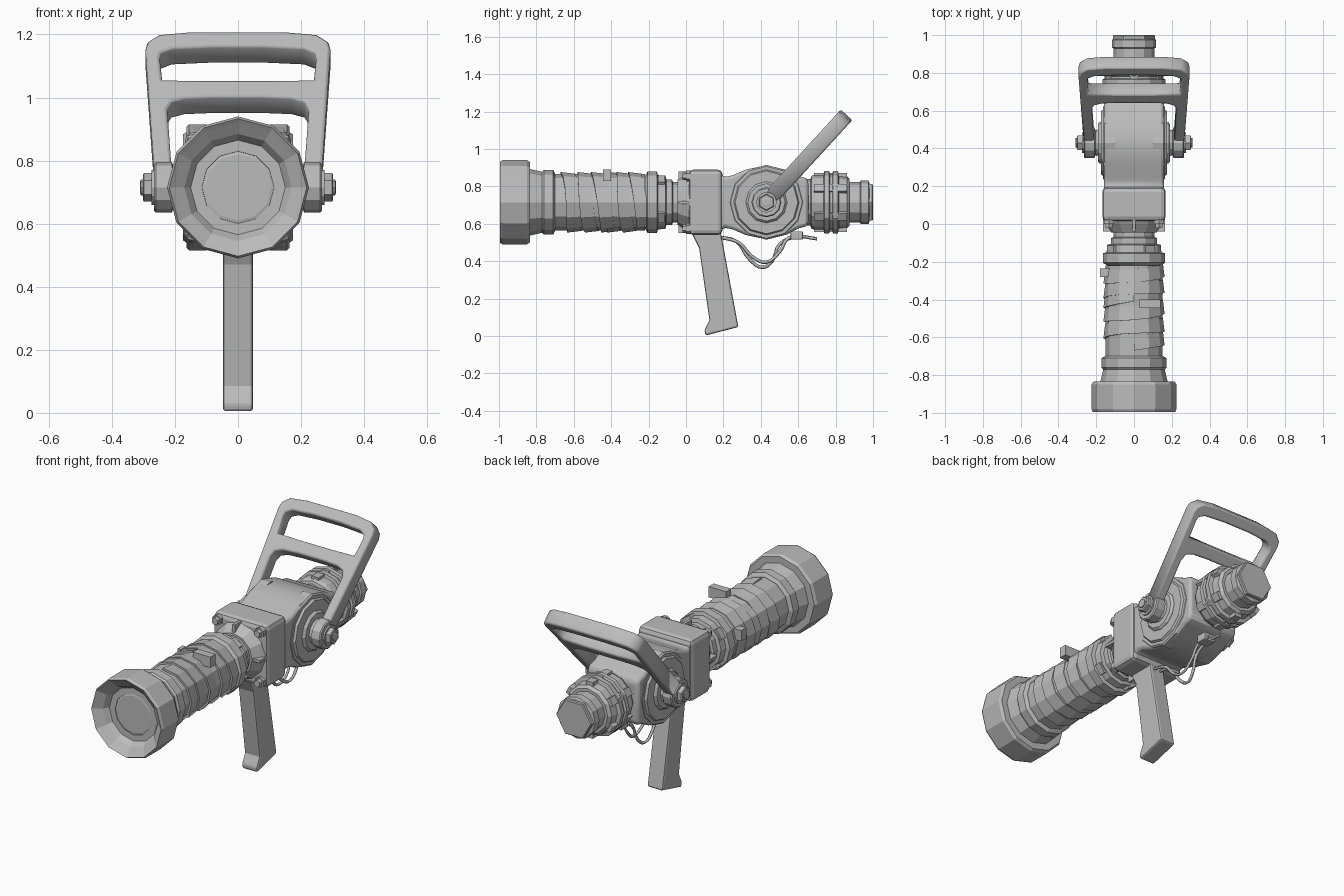
import bpy, bmesh, math
from mathutils import Matrix, Vector

if "Cube" in bpy.data.objects:
    bpy.data.objects.remove(bpy.data.objects["Cube"])

AXIS = 0.715          # height of the barrel axis
HUB_Y = 0.43          # valve pivot position along the barrel
metal = bpy.data.materials.new("grey metal")
metal.diffuse_color = (0.5, 0.5, 0.5, 1)
metal.use_nodes = True
metal.node_tree.nodes["Principled BSDF"].inputs["Base Color"].default_value = metal.diffuse_color


def finish(name, bm, bevel=0, smooth=None):
    bmesh.ops.recalc_face_normals(bm, faces=bm.faces)
    me = bpy.data.meshes.new(name)
    bm.to_mesh(me)
    bm.free()
    me.materials.append(metal)
    ob = bpy.data.objects.new(name, me)
    bpy.context.collection.objects.link(ob)
    if bevel:
        m = ob.modifiers.new("bevel", 'BEVEL')
        m.width, m.segments, m.limit_method = bevel, 2, 'ANGLE'
        m.angle_limit = math.radians(40)
    if smooth:
        bpy.context.view_layer.objects.active = ob
        ob.select_set(True)
        bpy.ops.object.shade_smooth_by_angle(angle=math.radians(smooth))
        ob.select_set(False)
    return ob


def lathe(name, profile, n=12, mat=None, turn=0):
    """Revolve (distance, radius) points about the y axis, capping both ends."""
    mat = mat or Matrix.Translation((0, 0, AXIS))
    bm = bmesh.new()
    rings = []
    for y, r in profile:
        angs = [2 * math.pi * (i + turn) / n for i in range(n)]
        rings.append([bm.verts.new(mat @ Vector((r * math.sin(a), y, r * math.cos(a)))) for a in angs])
    for a, b in zip(rings, rings[1:]):
        for i in range(n):
            bm.faces.new((a[i], a[(i + 1) % n], b[(i + 1) % n], b[i]))
    bm.faces.new(rings[0])
    bm.faces.new(rings[-1])
    return finish(name, bm)


def side_prism(name, pts, half, bevel, smooth=None):
    """Extrude a (y, z) outline across x."""
    bm = bmesh.new()
    f = bm.faces.new([bm.verts.new((-half, y, z)) for y, z in pts])
    ex = bmesh.ops.extrude_face_region(bm, geom=[f])["geom"]
    bmesh.ops.translate(bm, vec=(2 * half, 0, 0), verts=[v for v in ex if isinstance(v, bmesh.types.BMVert)])
    return finish(name, bm, bevel, smooth)


def box(name, lo, hi, bevel=0.0):
    lo, hi = Vector(lo), Vector(hi)
    bm = bmesh.new()
    bmesh.ops.create_cube(bm, size=1)
    for v in bm.verts:
        v.co = (lo + hi) / 2 + v.co * (hi - lo)
    return finish(name, bm, bevel)


# Nozzle cup with stepped bore
lathe("nozzle", [(-0.72, 0.085), (-0.90, 0.105), (-0.93, 0.115), (-0.93, 0.15), (-0.96, 0.17),
                 (-0.985, 0.205), (-0.995, 0.218), (-0.98, 0.225), (-0.85, 0.225), (-0.835, 0.215),
                 (-0.835, 0.178), (-0.77, 0.163), (-0.76, 0.172), (-0.71, 0.172), (-0.70, 0.155)])
lathe("nozzle_lip", [(-0.93, 0.105), (-1.0, 0.108), (-1.0, 0.118), (-0.92, 0.13)][:1]
      + [(-0.925, 0.125), (-0.90, 0.125)])

# Hose barrel, collar and neck
lathe("hose", [(-0.71, 0.15), (-0.22, 0.15)])
lathe("collar", [(-0.22, 0.14), (-0.205, 0.165), (-0.155, 0.165), (-0.15, 0.145), (-0.11, 0.142),
                 (-0.105, 0.122), (-0.075, 0.122), (-0.07, 0.108), (-0.03, 0.108), (-0.03, 0.13),
                 (0.02, 0.14)])
for i in range(4):
    a = math.pi / 2 * i + 0.6
    m = Matrix.Translation((0, 0, AXIS)) @ Matrix.Rotation(a, 4, 'Y')
    box("collar_lug", (-0.03, -0.15, 0.12), (0.03, -0.115, 0.152)).matrix_world = m


# Overlapping tape wound round the hose
def tape(name, y0, pitch, turns, width, start):
    bm = bmesh.new()
    rows = []
    for i in range(int(turns * 12) + 1):
        a = 2 * math.pi * (i + start) / 12
        y = y0 + pitch * i / 12 + 0.008 * math.sin(a * 1.37)
        rows.append([bm.verts.new((r * math.sin(a), y + d, AXIS + r * math.cos(a)))
                     for d, r in ((0, 0.146), (0, 0.162), (width, 0.153), (width, 0.146))])
    for p, q in zip(rows, rows[1:]):
        for k in range(4):
            bm.faces.new((p[k], p[(k + 1) % 4], q[(k + 1) % 4], q[k]))
    bm.faces.new(rows[0])
    bm.faces.new(rows[-1])
    finish(name, bm)


tape("tape_front", -0.67, 0.085, 3, 0.075, 0)
tape("tape_rear", -0.42, 0.075, 2, 0.07, 5)
box("tape_end_top", (0.03, -0.445, 0.83), (0.14, -0.40, 0.89))
box("tape_end_side", (-0.18, -0.28, 0.73), (-0.13, -0.235, 0.79))

# Valve block with tapered, ribbed and bolted front flange
box("valve_block", (-0.168, 0.015, 0.54), (0.168, 0.195, 0.89), 0.025)
lathe("flange_taper", [(-0.045, 0.12), (0.0, 0.15), (0.03, 0.165)])
for i in range(4):
    a = math.pi / 2 * i
    m = Matrix.Translation((0, 0, AXIS)) @ Matrix.Rotation(a, 4, 'Y')
    box("flange_rib", (-0.008, -0.04, 0.10), (0.008, 0.03, 0.165)).matrix_world = m
for sx in (-1, 1):
    for sz in (-1, 1):
        at = Matrix.Translation((sx * 0.132, 0, AXIS + sz * 0.14))
        lathe("flange_bolt", [(-0.02, 0.015), (-0.02, 0.02), (0.0, 0.022), (0.0, 0.03), (0.03, 0.03)], 6, at)

# Valve body bulging around the pivot
top = [(0.18, 0.15), (0.21, 0.135), (0.25, 0.145), (0.32, 0.175), (0.40, 0.192), (0.46, 0.192),
       (0.54, 0.172), (0.60, 0.14), (0.64, 0.13), (0.655, 0.115)]
side_prism("valve_body", [(y, AXIS + h) for y, h in top] + [(y, AXIS - h) for y, h in top[::-1]],
           0.16, 0.025, 35)

# Pivot plates, hubs and nuts on both sides
for s in (-1, 1):
    m = Matrix.Translation((0, HUB_Y, AXIS)) @ Matrix.Rotation(-s * math.pi / 2, 4, 'Z')
    lathe("pivot_plate", [(0.10, 0.20), (0.155, 0.20), (0.163, 0.192), (0.163, 0.175), (0.175, 0.168)], 12, m)
    lathe("pivot_hub", [(0.15, 0.115), (0.18, 0.11), (0.19, 0.10), (0.19, 0.07), (0.22, 0.06)], 12, m)
    lathe("handle_boss", [(0.205, 0.07), (0.21, 0.08), (0.26, 0.08), (0.266, 0.074)], 12, m)
    lathe("pivot_washer", [(0.25, 0.055), (0.275, 0.055)], 12, m)
    lathe("pivot_nut", [(0.27, 0.045), (0.298, 0.045), (0.302, 0.04)], 6, m)
    lathe("pivot_bolt", [(0.29, 0.025), (0.308, 0.025), (0.31, 0.02)], 8, m)

# Bail handle: forked outline with one window, tilted back
half_outer = [(0.21, 0.0), (0.262, 0.0), (0.292, 0.56), (0.285, 0.59), (0.25, 0.62), (0.15, 0.632)]
half_window = [(0.08, 0.572), (0.21, 0.564), (0.245, 0.545), (0.250, 0.52), (0.242, 0.425), (0.10, 0.422)]
half_gap = [(0.08, 0.355), (0.17, 0.35), (0.212, 0.335), (0.226, 0.30)]


def mirrored(pts):
    return pts + [(-x, y) for x, y in pts[::-1]]


cu = bpy.data.curves.new("handle", 'CURVE')
cu.dimensions, cu.fill_mode = '2D', 'BOTH'
cu.extrude, cu.bevel_depth, cu.bevel_resolution, cu.offset = 0.032, 0.01, 1, -0.008
fork = half_outer + [(-x, y) for x, y in half_outer[::-1]] + [(-x, y) for x, y in half_gap[::-1]] + half_gap
for pts in (fork, mirrored(half_window)):
    sp = cu.splines.new('POLY')
    sp.points.add(len(pts) - 1)
    for p, (x, y) in zip(sp.points, pts):
        p.co = (x, y, 0, 1)
    sp.use_cyclic_u = True
cu.materials.append(metal)
handle = bpy.data.objects.new("handle", cu)
handle.location = (0, HUB_Y, AXIS)
handle.rotation_euler = (math.radians(47.5), 0, 0)
bpy.context.collection.objects.link(handle)

# Pistol grip
side_prism("grip", [(0.025, 0.56), (0.07, 0.47), (0.125, 0.085), (0.098, 0.03), (0.105, 0.003),
                    (0.28, 0.048), (0.185, 0.56)], 0.048, 0.01)

# Rear coupling and hexagonal end cap
lathe("rear_coupling", [(0.63, 0.125), (0.665, 0.125), (0.67, 0.14), (0.69, 0.15), (0.735, 0.15),
                        (0.74, 0.167), (0.765, 0.167), (0.77, 0.155), (0.782, 0.155), (0.787, 0.167),
                        (0.812, 0.167), (0.817, 0.145), (0.86, 0.14), (0.875, 0.125), (0.875, 0.108),
                        (0.93, 0.108), (0.935, 0.117), (0.975, 0.117), (0.98, 0.105)])
lathe("end_cap", [(0.96, 0.112), (0.995, 0.112), (1.0, 0.107)], 6, turn=0.5)
for i in range(6):
    m = Matrix.Translation((0, 0, AXIS)) @ Matrix.Rotation(math.pi / 3 * i, 4, 'Y')
    box("coupling_lug", (-0.022, 0.685, 0.12), (0.022, 0.86, 0.158)).matrix_world = m


# Hanging cables and their clip under the valve
def cable(name, pts):
    c = bpy.data.curves.new(name, 'CURVE')
    c.dimensions = '3D'
    c.bevel_depth, c.bevel_resolution, c.resolution_u = 0.009, 0, 4
    c.use_fill_caps = True
    sp = c.splines.new('BEZIER')
    sp.bezier_points.add(len(pts) - 1)
    for b, p in zip(sp.bezier_points, pts):
        b.co, b.handle_left_type, b.handle_right_type = p, 'AUTO', 'AUTO'
    c.materials.append(metal)
    bpy.context.collection.objects.link(bpy.data.objects.new(name, c))


cable("cable_left", [(-0.02, 0.17, 0.53), (-0.02, 0.27, 0.505), (-0.03, 0.34, 0.41), (-0.03, 0.41, 0.367),
                     (-0.02, 0.46, 0.40), (-0.015, 0.50, 0.49), (-0.015, 0.59, 0.53), (-0.01, 0.70, 0.52)])
cable("cable_right", [(0.02, 0.17, 0.53), (0.02, 0.28, 0.50), (0.025, 0.36, 0.42), (0.025, 0.43, 0.395),
                      (0.02, 0.50, 0.45), (0.015, 0.55, 0.525), (0.015, 0.64, 0.53)])
box("cable_clip", (-0.035, 0.56, 0.515), (0.035, 0.625, 0.56), 0.006)
